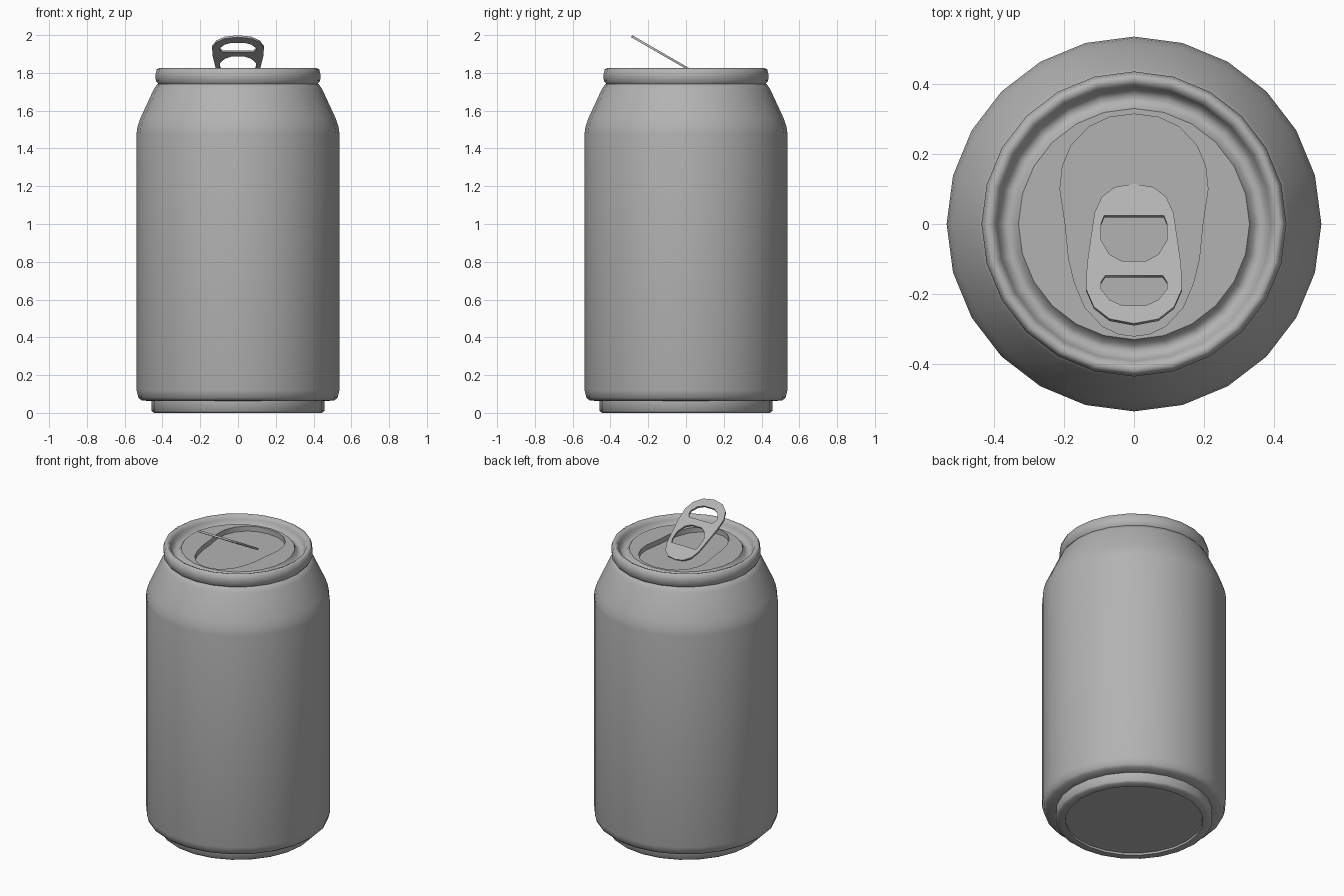
import bpy, bmesh, math

if "Cube" in bpy.data.objects:
    bpy.data.objects.remove(bpy.data.objects["Cube"])

SIDES = 24
SHARP = math.radians(62)

# Mid grey metal
metal = bpy.data.materials.new("grey_metal")
metal.diffuse_color = (0.45, 0.45, 0.45, 1)
metal.use_nodes = True
metal.node_tree.nodes["Principled BSDF"].inputs["Base Color"].default_value = metal.diffuse_color


def link(name, mesh):
    ob = bpy.data.objects.new(name, mesh)
    bpy.context.collection.objects.link(ob)
    return ob


def activate(ob):
    bpy.ops.object.select_all(action='DESELECT')
    ob.select_set(True)
    bpy.context.view_layer.objects.active = ob


def finish(ob):
    ob.data.materials.clear()
    ob.data.materials.append(metal)
    activate(ob)
    bpy.ops.object.shade_smooth_by_angle(angle=SHARP)


def lathe(name, profile):
    """Closed solid of revolution; first and last rings are capped."""
    bm = bmesh.new()
    rings = []
    for r, z in profile:
        rings.append([bm.verts.new((r * math.cos(2 * math.pi * i / SIDES),
                                    r * math.sin(2 * math.pi * i / SIDES), z))
                      for i in range(SIDES)])
    for a, b in zip(rings, rings[1:]):
        for i in range(SIDES):
            j = (i + 1) % SIDES
            bm.faces.new((a[i], a[j], b[j], b[i]))
    bm.faces.new(rings[0][::-1])
    bm.faces.new(rings[-1])
    bmesh.ops.recalc_face_normals(bm, faces=bm.faces)
    me = bpy.data.meshes.new(name)
    bm.to_mesh(me)
    bm.free()
    return link(name, me)


def mirrored(half):
    """Right half outline, top to bottom -> full closed outline."""
    return half + [(-x, y) for x, y in reversed(half) if x > 1e-6]


def plate(name, outlines, half_thick):
    """Flat plate from outlines (later ones are holes), as a mesh."""
    cu = bpy.data.curves.new(name, 'CURVE')
    cu.dimensions = '2D'
    cu.fill_mode = 'BOTH'
    cu.extrude = half_thick
    for pts in outlines:
        sp = cu.splines.new('POLY')
        sp.points.add(len(pts) - 1)
        for p, (x, y) in zip(sp.points, pts):
            p.co = (x, y, 0, 1)
        sp.use_cyclic_u = True
    ob = link(name, cu)
    activate(ob)
    bpy.ops.object.convert(target='MESH')
    ob = bpy.context.object
    bm = bmesh.new()
    bm.from_mesh(ob.data)
    bmesh.ops.remove_doubles(bm, verts=bm.verts, dist=1e-5)
    bmesh.ops.recalc_face_normals(bm, faces=bm.faces)
    bm.to_mesh(ob.data)
    bm.free()
    return ob


# Can body: base, wall, shoulder, rolled rim, groove and lid panel
can = lathe("can_body", [
    (0.40, 0.012), (0.402, 0.0), (0.445, 0.0), (0.457, 0.01), (0.457, 0.062),
    (0.510, 0.066), (0.527, 0.08), (0.537, 0.12),
    (0.537, 1.48), (0.532, 1.515), (0.517, 1.56), (0.445, 1.715), (0.428, 1.74),
    (0.422, 1.742), (0.435, 1.758), (0.437, 1.79), (0.430, 1.818), (0.418, 1.825),
    (0.402, 1.819), (0.393, 1.80), (0.383, 1.775), (0.365, 1.765),
    (0.347, 1.771), (0.331, 1.797)])

# Teardrop recess pressed into the lid
recess = plate("lid_recess_cutter", [mirrored([
    (0, .315), (.07, .306), (.13, .278), (.18, .225), (.205, .165), (.212, .1),
    (.197, 0), (.187, -.1), (.17, -.17), (.14, -.24), (.09, -.293),
    (.045, -.315), (0, -.321)])], 0.1)
recess.location.z = 1.765 + 0.1
mod = can.modifiers.new("recess", 'BOOLEAN')
mod.operation = 'DIFFERENCE'
mod.solver = 'EXACT'
mod.object = recess
activate(can)
bpy.ops.object.modifier_apply(modifier=mod.name)
bpy.data.objects.remove(recess)
finish(can)

# Keep the flat lid panel crisp against the groove
me = can.data
for e in me.edges:
    a, b = (me.vertices[i].co for i in e.vertices)
    if all(abs(p.z - 1.797) < 1e-3 and abs(p.xy.length - 0.331) < 2e-3 for p in (a, b)):
        e.use_edge_sharp = True

# Raised pull tab with two finger holes (outlines as seen from above)
TILT = math.radians(30)
outer = [(0, .112), (.055, .103), (.092, .075), (.113, .03), (.122, -.03),
         (.135, -.12), (.137, -.19), (.115, -.24), (.07, -.275), (0, -.288)]
hole_low = [(.085, .022), (.094, 0), (.094, -.05), (.07, -.09), (.035, -.109)]
hole_high = [(.082, -.15), (.094, -.168), (.094, -.19), (.07, -.22), (.035, -.236)]
tab = plate("pull_tab",
            [[(x, y / math.cos(TILT)) for x, y in mirrored(h)]
             for h in (outer, hole_low, hole_high)], 0.006)
tab.rotation_euler.x = -TILT
tab.location.z = 1.828
finish(tab)
